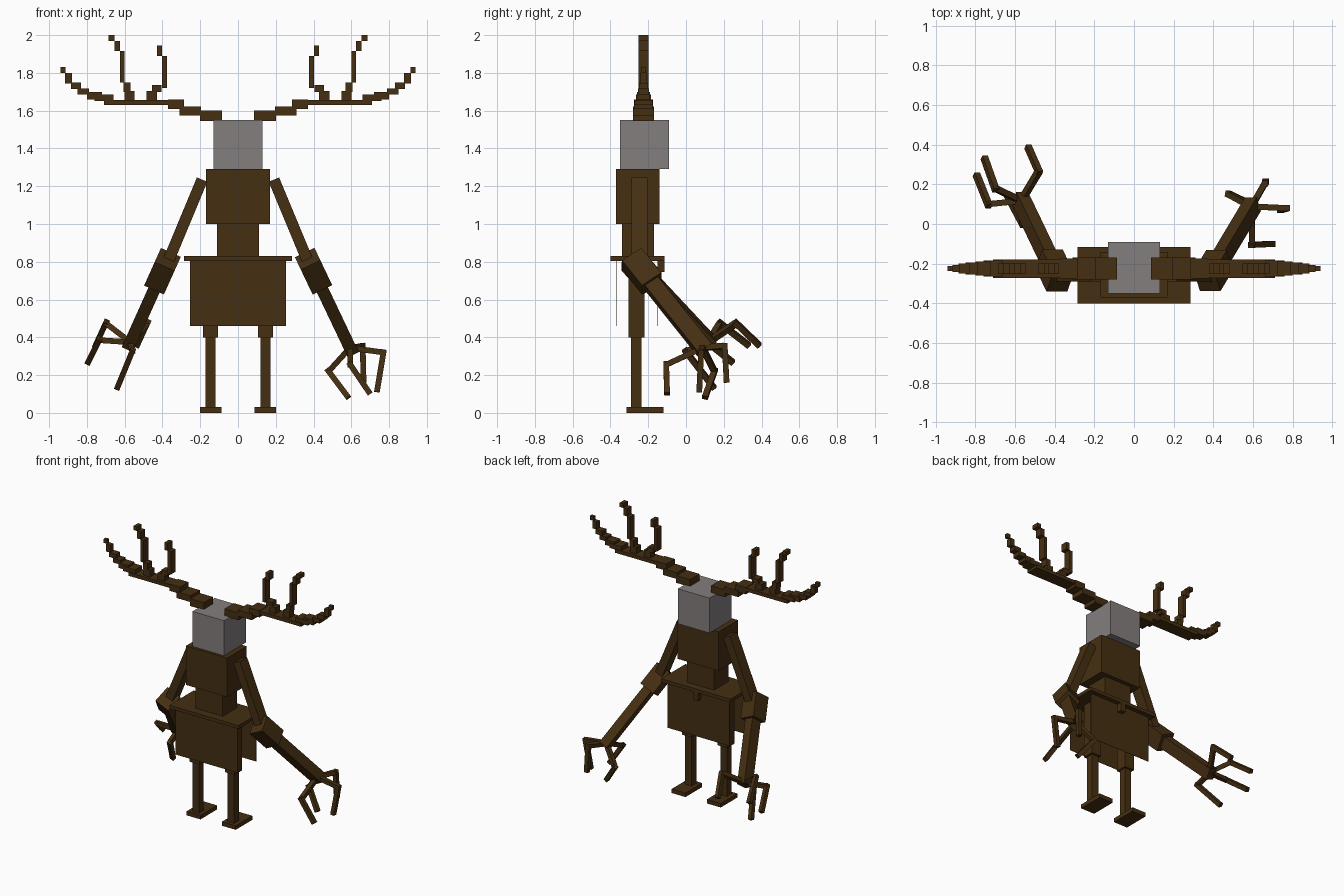
import bpy
from mathutils import Vector, Matrix

cube = bpy.data.objects.get("Cube")
if cube:
    bpy.data.objects.remove(cube, do_unlink=True)


def material(name, color):
    mat = bpy.data.materials.new(name)
    mat.use_nodes = True
    mat.diffuse_color = (*color, 1)
    mat.node_tree.nodes["Principled BSDF"].inputs["Base Color"].default_value = (*color, 1)
    return mat


BROWN = material("dark brown", (0.06, 0.028, 0.006))
GREY = material("bone grey", (0.23, 0.21, 0.21))
DEPTH = -0.225  # depth of the antlers and the body axis


def add_cube(name, matrix, mat=BROWN):
    bpy.ops.mesh.primitive_cube_add(size=1)
    obj = bpy.context.object
    obj.name = name
    obj.data.transform(matrix)
    obj.data.materials.append(mat)
    return obj


def box(name, x, y, z, mat=BROWN):
    """Axis-aligned box from (low, high) ranges."""
    center = Vector([sum(r) / 2 for r in (x, y, z)])
    size = [abs(r[1] - r[0]) for r in (x, y, z)]
    return add_cube(name, Matrix.Translation(center) @ Matrix.Diagonal((*size, 1)), mat)


def beam(name, a, b, width, depth):
    """Square beam between two points; its depth lies towards y."""
    a, b = Vector(a), Vector(b)
    along = (b - a).normalized()
    across = Vector((0, 1, 0)).cross(along).normalized()
    back = along.cross(across)
    turn = Matrix((across, back, along)).transposed().to_4x4()
    size = Matrix.Diagonal((width, depth, (b - a).length, 1))
    return add_cube(name, Matrix.Translation((a + b) / 2) @ turn @ size)


# Head and body
box("head", (-.13, .13), (-.35, -.09), (1.29, 1.55), GREY)
box("chest", (-.17, .17), (-.37, -.14), (1.0, 1.29))
box("waist", (-.112, .112), (-.34, -.17), (.83, 1.0))
box("belt", (-.285, .285), (-.4, -.115), (.805, .83))
box("tail", (-.02, .02), (-.15, -.115), (.745, .805))

# Thin hanging skirt panels, front and back
for name, y in (("front_skirt", -.37), ("back_skirt", -.15)):
    box(name, (-.255, .255), (y - .001, y + .001), (.46, .805))

# Antler steps: x range, z range, half depth
ANTLER = [
    ((.085, .2), (1.545, 1.6), .055), ((.195, .31), (1.575, 1.622), .055),
    ((.285, .37), (1.61, 1.66), .05), ((.36, .71), (1.63, 1.656), .047),
    ((.66, .76), (1.65, 1.685), .04), ((.72, .8), (1.66, 1.7), .035),
    ((.79, .85), (1.685, 1.717), .03), ((.83, .885), (1.715, 1.748), .025),
    ((.88, .915), (1.745, 1.8), .018), ((.912, .94), (1.8, 1.83), .012),
]
INNER_TINE = [
    ((.43, .485), (1.655, 1.705), .027), ((.405, .455), (1.7, 1.735), .027),
    ((.377, .402), (1.72, 1.89), .027), ((.402, .43), (1.89, 1.945), .027),
]
OUTER_TINE = [
    ((.548, .6), (1.655, 1.705), .027), ((.57, .605), (1.7, 1.75), .027),
    ((.6, .625), (1.75, 1.915), .027), ((.625, .655), (1.915, 1.97), .027),
    ((.655, .685), (1.97, 2.0), .027),
]

for side, s in (("left", 1), ("right", -1)):
    for part, steps in (("antler", ANTLER), ("inner_tine", INNER_TINE),
                        ("outer_tine", OUTER_TINE)):
        for x, z, half in steps:
            box(f"{side}_{part}", (s * x[0], s * x[1]), (DEPTH - half, DEPTH + half), z)

    # Legs
    for part, half, y, z in (("thigh", .04, (-.305, -.22), (.4, .805)),
                             ("shin", .027, (-.29, -.235), (.03, .4)),
                             ("foot", .057, (-.315, -.12), (0, .03))):
        box(f"{side}_{part}", (s * .145 - half, s * .145 + half), y, z)

# Arms: wrist, then knuckle and tip of each finger
ARMS = {
    "left": (1, (.6, .1, .33), [
        ((.48, .15, .22), (.585, .1, .08)), ((.77, .08, .32), (.735, .07, .11)),
        ((.66, .205, .355), (.665, .215, .16)), ((.595, -.105, .255), (.7, -.1, .1))]),
    "right": (-1, (-.575, .13, .36), [
        ((-.7, .18, .475), (-.755, .335, .355)), ((-.735, .1, .385), (-.795, .25, .265)),
        ((-.48, .265, .475), (-.535, .39, .355)), ((-.56, .0, .325), (-.64, .15, .13))]),
}
for side, (s, wrist, fingers) in ARMS.items():
    elbow = Vector((s * .4, -.235, .75))
    wrist = Vector(wrist)
    along = (wrist - elbow).normalized()
    beam(f"{side}_upper_arm", (s * .19, -.247, 1.235), (s * .375, -.247, .79), .06, .085)
    beam(f"{side}_elbow", elbow - along * .09, elbow + along * .09, .115, .125)
    beam(f"{side}_forearm", elbow, wrist, .065, .085)
    for knuckle, tip in fingers:
        base = wrist - along * .02
        beam(f"{side}_finger", base, knuckle, .03, .03)
        reach = (Vector(knuckle) - Vector(tip)).normalized() * .015
        beam(f"{side}_fingertip", Vector(knuckle) + reach, tip, .03, .03)
